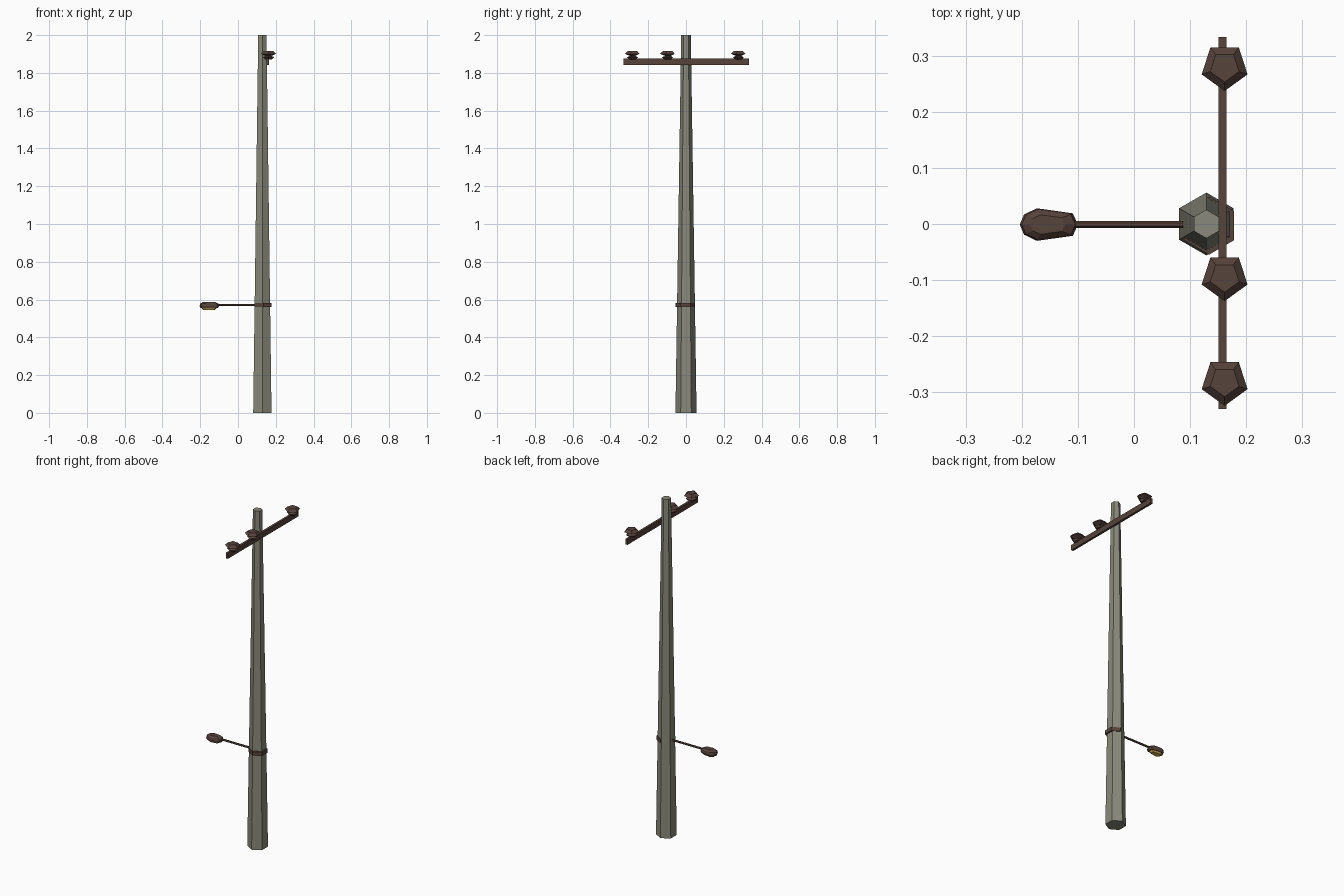
import bpy, bmesh, math

if "Cube" in bpy.data.objects:
    bpy.data.objects.remove(bpy.data.objects["Cube"])


def material(name, rgb):
    m = bpy.data.materials.new(name)
    m.diffuse_color = (*rgb, 1)
    m.use_nodes = True
    m.node_tree.nodes["Principled BSDF"].inputs["Base Color"].default_value = m.diffuse_color
    return m


CONCRETE = material("grey concrete", (0.25, 0.25, 0.20))
BROWN = material("dark brown metal", (0.095, 0.056, 0.045))
GLOW = material("yellow lamp glass", (0.62, 0.40, 0.07))


def loft(name, rings, mat):
    """Skin a stack of closed rings and cap both ends."""
    bm = bmesh.new()
    loops = [[bm.verts.new(p) for p in ring] for ring in rings]
    for a, b in zip(loops, loops[1:]):
        for i in range(len(a)):
            j = (i + 1) % len(a)
            bm.faces.new((a[i], a[j], b[j], b[i]))
    bm.faces.new(loops[0][::-1])
    bm.faces.new(loops[-1])
    bmesh.ops.recalc_face_normals(bm, faces=bm.faces)
    mesh = bpy.data.meshes.new(name)
    bm.to_mesh(mesh)
    bm.free()
    mesh.materials.append(mat)
    ob = bpy.data.objects.new(name, mesh)
    bpy.context.collection.objects.link(ob)
    return ob


def ring(cx, cy, z, r, sides):
    """Regular polygon with one corner pointing to -y."""
    return [(cx + r * math.sin(2 * math.pi * i / sides),
             cy - r * math.cos(2 * math.pi * i / sides), z) for i in range(sides)]


def box(name, x, y, z, mat):
    return loft(name, [[(x[0], y[0], h), (x[1], y[0], h), (x[1], y[1], h), (x[0], y[1], h)]
                       for h in z], mat)


# Tapered hexagonal pole
PX = 0.129
loft("pole", [ring(PX, 0, 0, 0.056, 6), ring(PX, 0, 2, 0.0255, 6)], CONCRETE)

# Clamp band, slightly offset toward the front right
loft("clamp_band", [ring(PX + 0.005, -0.003, z, 0.0515, 6) for z in (0.56, 0.583)], BROWN)

# Thin lamp arm
loft("lamp_arm", [[(x, 0.006 * math.cos(a) - 0.001, 0.572 + 0.006 * math.sin(a))
                   for a in (math.pi / 3 * i for i in range(6))] for x in (-0.115, 0.10)], BROWN)

# Lamp head: half outline mirrored in y, then stacked at several scales
half = [(-0.2036, 0), (-0.196, 0.018), (-0.173, 0.029), (-0.109, 0.02), (-0.1, 0)]
outline = half + [(x, -y) for x, y in half[-2:0:-1]]
LX = -0.157


def lamp_ring(z, s):
    return [(LX + (x - LX) * s, y * s - 0.001, z) for x, y in outline]


loft("lamp_head", [lamp_ring(0.555, 0.9), lamp_ring(0.566, 1.0),
                   lamp_ring(0.578, 0.92), lamp_ring(0.587, 0.6)], BROWN)
loft("lamp_glass", [lamp_ring(0.546, 0.6), lamp_ring(0.556, 0.8)], GLOW)

# Crossarm on the right face of the pole
box("crossarm", (0.151, 0.1645), (-0.33, 0.333), (1.842, 1.875), BROWN)

# Five-sided insulators
profile = [(1.872, 0.02), (1.883, 0.032), (1.89, 0.016), (1.901, 0.043), (1.916, 0.027)]
for i, y in enumerate((0.28, -0.0945, -0.281)):
    loft(f"insulator_{i + 1}", [ring(0.1615, y, z, r, 5) for z, r in profile], BROWN)
